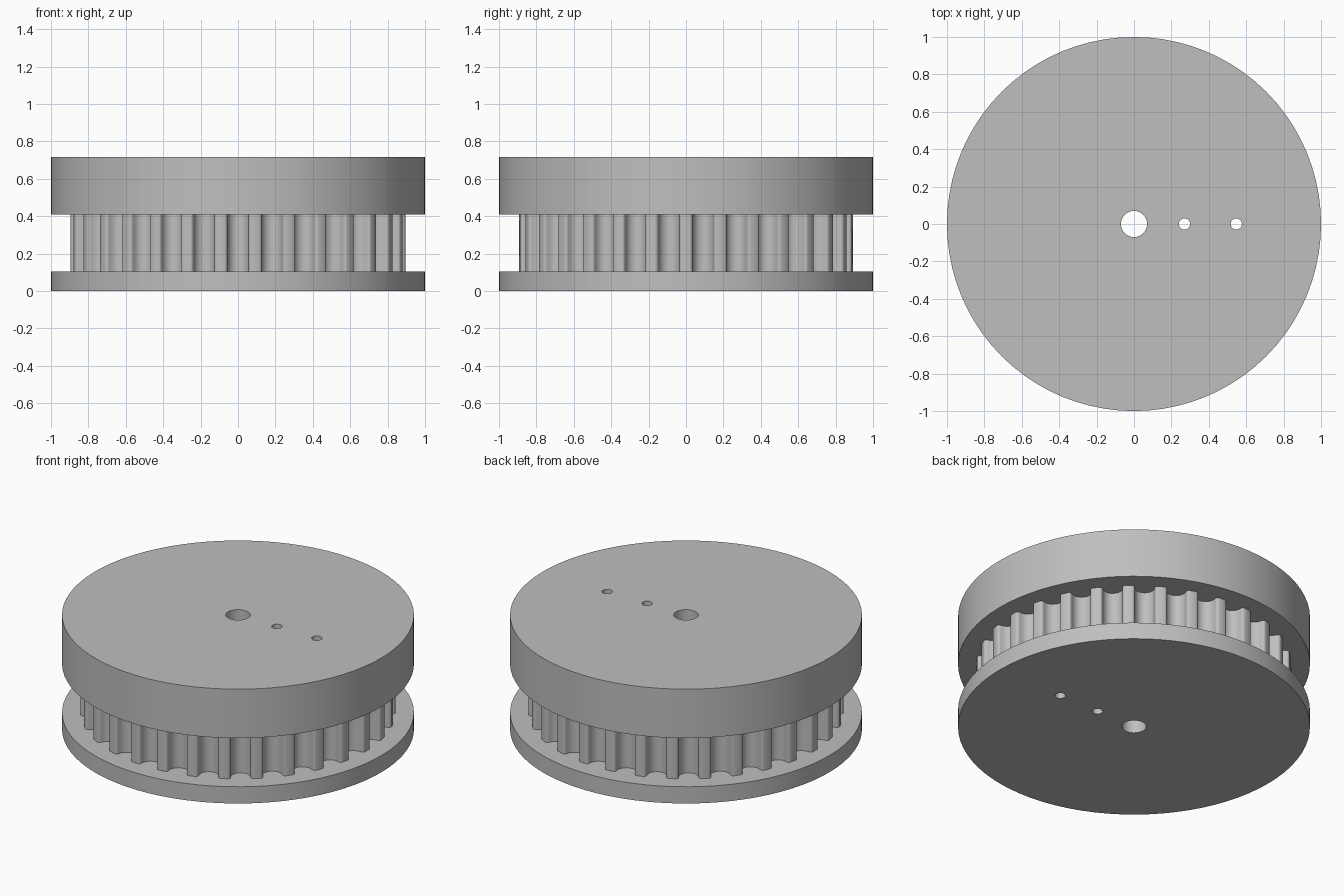
import bpy, bmesh
from math import sin, cos, pi, tau, radians, sqrt, atan2

cube = bpy.data.objects.get("Cube")
if cube:
    bpy.data.objects.remove(cube, do_unlink=True)

grey = bpy.data.materials.new("matte_grey")
grey.use_nodes = True
color = (0.52, 0.52, 0.52, 1)
grey.diffuse_color = color
grey.node_tree.nodes["Principled BSDF"].inputs["Base Color"].default_value = color

TEETH = 30
RADIUS = 0.895


def circle(r, count, cx=0.0):
    return [(cx + r * cos(tau * i / count), r * sin(tau * i / count)) for i in range(count)]


def groove():
    """Half of one round-bottomed groove as (sideways, depth), from rim to middle."""
    shoulder, bowl, depth = 0.016, 0.057, 0.08
    half = bowl + shoulder
    pts = [(half - shoulder * sin(a), shoulder * (1 - cos(a)))
           for a in (radians(d) for d in (0, 30, 60, 85))]
    centre = depth - bowl
    pts += [(bowl * cos(a), centre + bowl * sin(a))
            for a in (radians(d) for d in (10, 30, 50, 70, 90))]
    return pts


def toothed_outline():
    half = groove()
    full = [(-s, d) for s, d in half] + half[-2::-1]
    base = sqrt(RADIUS ** 2 - half[0][0] ** 2)
    pts = []
    for i in range(TEETH):
        turn = tau * (i + 0.5) / TEETH
        for side, depth in full:
            r, a = sqrt((base - depth) ** 2 + side ** 2), atan2(side, base - depth)
            pts.append((r * cos(a + turn), r * sin(a + turn)))
    return pts


def holes():
    return [circle(0.07, 32), circle(0.03, 20, 0.27), circle(0.03, 20, 0.547)]


def slab(name, outline, bottom, top):
    """Extrude an outline pierced by the bore and the two pin holes."""
    bm = bmesh.new()
    edges = []
    for loop in [outline] + holes():
        verts = [bm.verts.new((x, y, bottom)) for x, y in loop]
        edges += [bm.edges.new((v, verts[i - 1])) for i, v in enumerate(verts)]
    bmesh.ops.triangle_fill(bm, edges=edges, use_beauty=True)
    result = bmesh.ops.extrude_face_region(bm, geom=bm.faces[:], use_keep_orig=True)
    raised = [g for g in result["geom"] if isinstance(g, bmesh.types.BMVert)]
    bmesh.ops.translate(bm, verts=raised, vec=(0, 0, top - bottom))
    bmesh.ops.recalc_face_normals(bm, faces=bm.faces[:])
    mesh = bpy.data.meshes.new(name)
    bm.to_mesh(mesh)
    bm.free()
    mesh.materials.append(grey)
    obj = bpy.data.objects.new(name, mesh)
    bpy.context.collection.objects.link(obj)
    bpy.ops.object.select_all(action="DESELECT")
    obj.select_set(True)
    bpy.context.view_layer.objects.active = obj
    bpy.ops.object.shade_smooth_by_angle(angle=radians(35))
    return obj


# Thin lower flange, toothed belt wheel, thick upper hub
slab("lower_flange", circle(1, 80), 0, 0.105)
slab("toothed_wheel", toothed_outline(), 0.105, 0.41)
slab("upper_hub", circle(1, 80), 0.41, 0.717)
